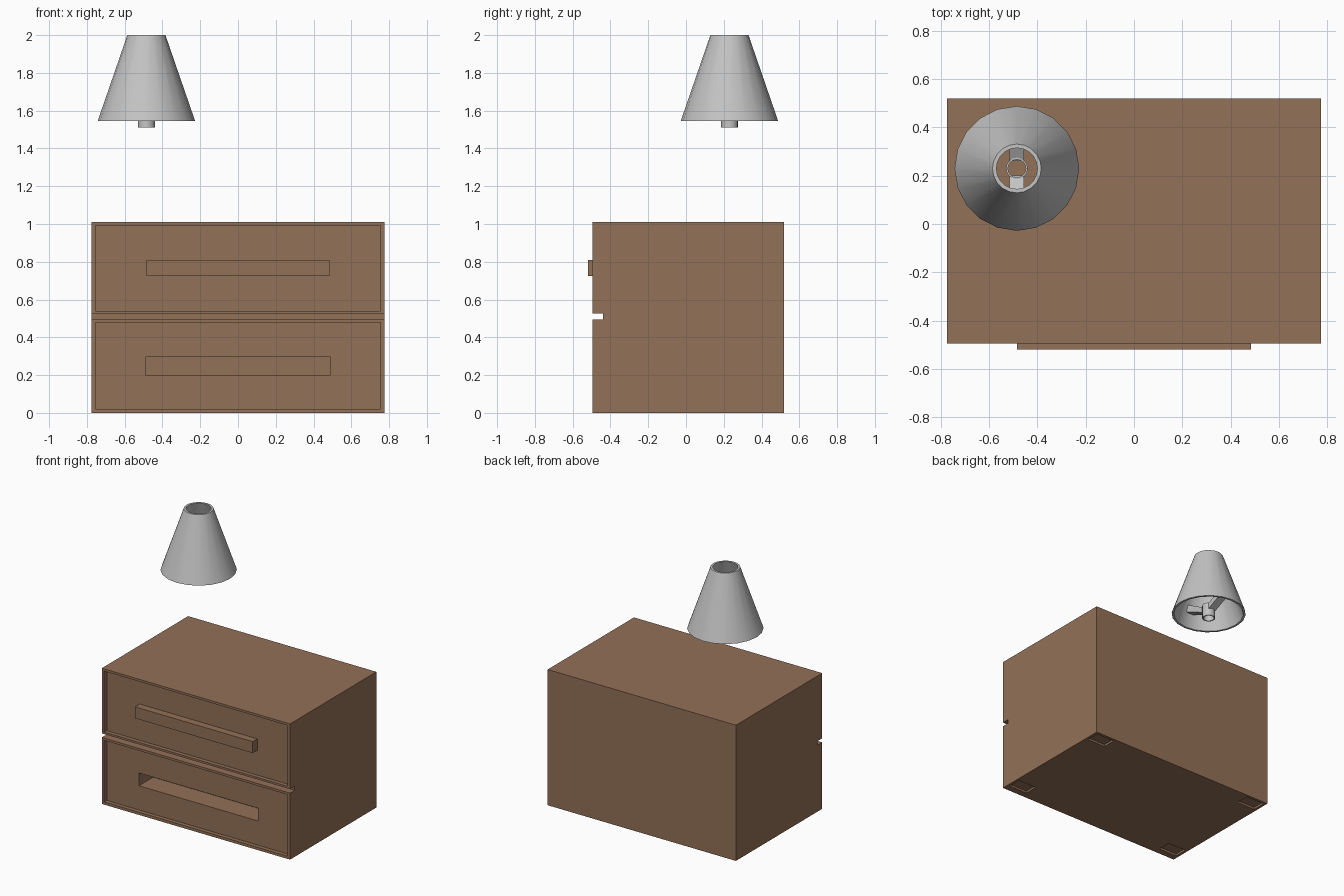
import bpy, bmesh, math
from mathutils import Vector, Matrix

if "Cube" in bpy.data.objects:
    bpy.data.objects.remove(bpy.data.objects["Cube"])


def material(name, rgb):
    m = bpy.data.materials.new(name)
    m.diffuse_color = (*rgb, 1)
    m.use_nodes = True
    m.node_tree.nodes["Principled BSDF"].inputs["Base Color"].default_value = m.diffuse_color
    return m


wood = material("brown wood", (0.29, 0.165, 0.095))
grey = material("light grey", (0.55, 0.55, 0.55))


def finish(name, bm, mat, smooth=False):
    bmesh.ops.recalc_face_normals(bm, faces=bm.faces[:])
    me = bpy.data.meshes.new(name)
    bm.to_mesh(me)
    bm.free()
    ob = bpy.data.objects.new(name, me)
    bpy.context.collection.objects.link(ob)
    me.materials.append(mat)
    if smooth:
        bpy.ops.object.select_all(action='DESELECT')
        ob.select_set(True)
        bpy.context.view_layer.objects.active = ob
        bpy.ops.object.shade_smooth_by_angle(angle=math.radians(35))
    return ob


def boxes(name, spans, mat):
    """One object made of boxes given as ((x0, x1), (y0, y1), (z0, z1))."""
    bm = bmesh.new()
    for span in spans:
        mid = Vector([(a + b) / 2 for a, b in span])
        size = [b - a for a, b in span]
        bmesh.ops.create_cube(bm, size=1, matrix=Matrix.Translation(mid) @ Matrix.Diagonal((*size, 1)))
    return finish(name, bm, mat)


def revolve(name, profile, sides, centre, mat):
    """Closed ring profile of (radius, z) turned around a vertical axis."""
    bm = bmesh.new()
    rings = []
    for i in range(sides):
        a = 2 * math.pi * i / sides
        rings.append([bm.verts.new((centre[0] + r * math.cos(a), centre[1] + r * math.sin(a), z))
                      for r, z in profile])
    n = len(profile)
    for i in range(sides):
        p, q = rings[i], rings[(i + 1) % sides]
        for j in range(n):
            k = (j + 1) % n
            bm.faces.new((p[j], q[j], q[k], p[k]))
    return finish(name, bm, mat, True)


# Cabinet body
W, FRONT, BACK, TOP = 0.775, -0.495, 0.52, 1.01
PANEL = -0.465
body = boxes("cabinet_body", [((-W, W), (FRONT, BACK), (0, TOP))], wood)

# Cutters: gap between drawers, sunken drawer fronts, four foot pockets
cuts = [
    ((-1, 1), (-0.7, -0.44), (0.495, 0.525)),
    ((-0.755, 0.755), (-0.7, PANEL), (0.54, 0.993)),
    ((-0.755, 0.755), (-0.7, PANEL), (0.02, 0.478)),
]
for x0, x1 in ((-0.755, -0.605), (0.605, 0.755)):
    for y0, y1 in ((FRONT + 0.05, FRONT + 0.15), (BACK - 0.12, BACK - 0.02)):
        cuts.append(((x0, x1), (y0, y1), (-0.1, 0.015)))
frame_cutter = boxes("frame_cutter", cuts, wood)
grip_cutter = boxes("grip_cutter", [((-0.49, 0.49), (-0.6, -0.3), (0.2, 0.295))], wood)
for cutter in (frame_cutter, grip_cutter):
    mod = body.modifiers.new(cutter.name, 'BOOLEAN')
    mod.object = cutter
    mod.operation = 'DIFFERENCE'
    mod.solver = 'EXACT'
    cutter.hide_render = True
    cutter.hide_viewport = True

# Upper drawer handle
boxes("drawer_handle", [((-0.485, 0.485), (-0.52, PANEL + 0.005), (0.725, 0.81))], wood)

# Lamp shade and bulb socket
C = (-0.485, 0.23)
revolve("lamp_shade", [(0.258, 1.545), (0.101, 2.0), (0.085, 2.0), (0.242, 1.545)], 20, C, grey)
revolve("bulb_socket", [(0.045, 1.51), (0.045, 1.61), (0.037, 1.61), (0.037, 1.51)], 16, C, grey)

# Sloping arms joining the socket to the shade
bm = bmesh.new()
for s in (-1, 1):
    section = [(0.03, 1.56), (0.207, 1.64), (0.19, 1.69), (0.03, 1.60)]
    ends = [[bm.verts.new((C[0] + dx, C[1] + s * r, z)) for r, z in section] for dx in (-0.03, 0.03)]
    bm.faces.new(ends[0])
    bm.faces.new(ends[1])
    for j in range(4):
        k = (j + 1) % 4
        bm.faces.new((ends[0][j], ends[0][k], ends[1][k], ends[1][j]))
finish("shade_arms", bm, grey)
